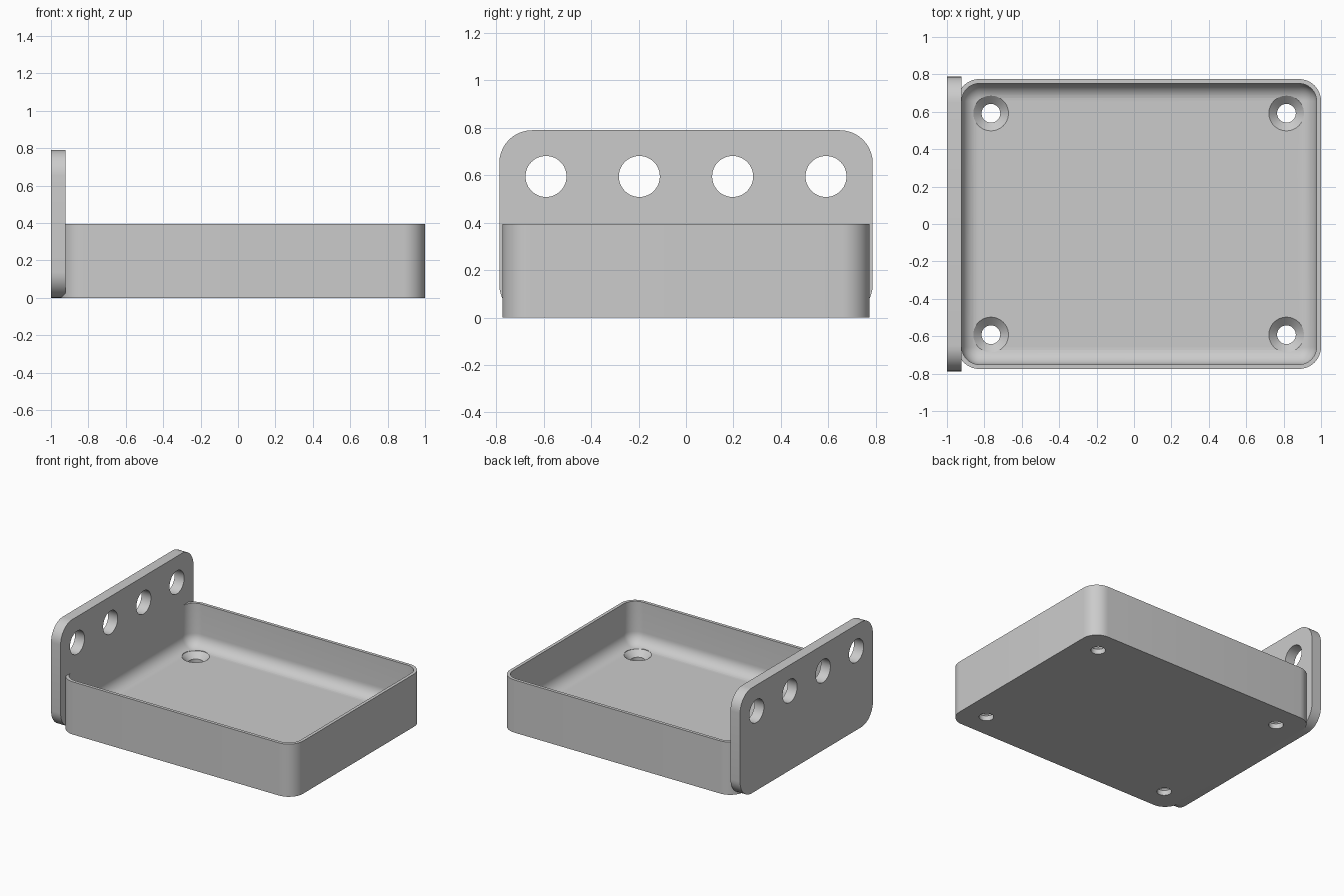
import bpy
import bmesh
from math import sin, cos, pi, radians
from mathutils import Matrix

if "Cube" in bpy.data.objects:
    bpy.data.objects.remove(bpy.data.objects["Cube"])

grey = bpy.data.materials.new("plain grey")
grey.use_nodes = True
grey.diffuse_color = (0.6, 0.6, 0.6, 1)
grey.node_tree.nodes["Principled BSDF"].inputs["Base Color"].default_value = (0.6, 0.6, 0.6, 1)


def rounded_rect(w, d, r, n=10):
    """Outline of a rounded rectangle with its centre at the origin."""
    pts = []
    for k, (sx, sy) in enumerate([(1, 1), (-1, 1), (-1, -1), (1, -1)]):
        for i in range(n + 1):
            a = (k + i / n) * pi / 2
            pts.append((sx * (w / 2 - r) + r * cos(a), sy * (d / 2 - r) + r * sin(a)))
    return pts


def circle(r, n=48):
    return [(r * cos(2 * pi * i / n), r * sin(2 * pi * i / n)) for i in range(n)]


def loft(name, rings, matrix):
    """Closed solid through a stack of (outline, height) rings."""
    bm = bmesh.new()
    loops = [[bm.verts.new((x, y, z)) for x, y in pts] for pts, z in rings]
    for a, b in zip(loops, loops[1:]):
        for i in range(len(a)):
            j = (i + 1) % len(a)
            bm.faces.new((a[i], a[j], b[j], b[i]))
    bm.faces.new(loops[0][::-1])
    bm.faces.new(loops[-1])
    bm.transform(matrix)
    bmesh.ops.recalc_face_normals(bm, faces=bm.faces)
    mesh = bpy.data.meshes.new(name)
    bm.to_mesh(mesh)
    bm.free()
    mesh.materials.append(grey)
    obj = bpy.data.objects.new(name, mesh)
    bpy.context.collection.objects.link(obj)
    return obj


def cut(target, cutters):
    """Subtract the cutters, bake the result and shade it smooth."""
    bpy.context.view_layer.objects.active = target
    for c in cutters:
        mod = target.modifiers.new("cut", "BOOLEAN")
        mod.object = c
        mod.solver = "EXACT"
        bpy.ops.object.modifier_apply(modifier=mod.name)
        bpy.data.objects.remove(c)
    bpy.ops.object.select_all(action="DESELECT")
    target.select_set(True)
    bpy.ops.object.shade_smooth_by_angle(angle=radians(30))


# Tray: rounded box, with a filleted cavity and countersunk screw holes
left, depth, height, corner = -0.945, 1.55, 0.395, 0.118
wall, floor, fillet = 0.024, 0.079, 0.09
width = 1 - left
at_centre = Matrix.Translation(((1 + left) / 2, 0, 0))
outline = rounded_rect(width, depth, corner)
tray = loft("tray", [(outline, 0), (outline, height)], at_centre)

rings = []
for i in range(11):
    a = i / 10 * pi / 2
    inset = wall + fillet * (1 - sin(a))
    rings.append((rounded_rect(width - 2 * inset, depth - 2 * inset, corner - inset),
                  floor + fillet * (1 - cos(a))))
rings.append((rings[-1][0], height + 0.1))
cutters = [loft("cavity_cutter", rings, at_centre)]
for x in (-0.765, 0.815):
    for y in (-0.592, 0.592):
        cutters.append(loft("screw_cutter", [(circle(0.05), -0.1), (circle(0.05), 0.038),
                                             (circle(0.094), floor), (circle(0.094), 0.2)],
                            Matrix.Translation((x, y, 0))))
cut(tray, cutters)

# Upright mounting plate with a row of four round holes
plate_w, plate_h, thick = 1.575, 0.79, 0.079
upright = Matrix(((0, 0, 1, -1), (1, 0, 0, 0), (0, 1, 0, plate_h / 2), (0, 0, 0, 1)))
outline = rounded_rect(plate_w, plate_h, 0.138)
plate = loft("mounting_plate", [(outline, 0), (outline, thick)], upright)
pitch = plate_w / 4
cut(plate, [loft("hole_cutter", [(circle(0.0865), -0.1), (circle(0.0865), 0.2)],
                 upright @ Matrix.Translation(((i - 1.5) * pitch, 0.2, 0)))
            for i in range(4)])
